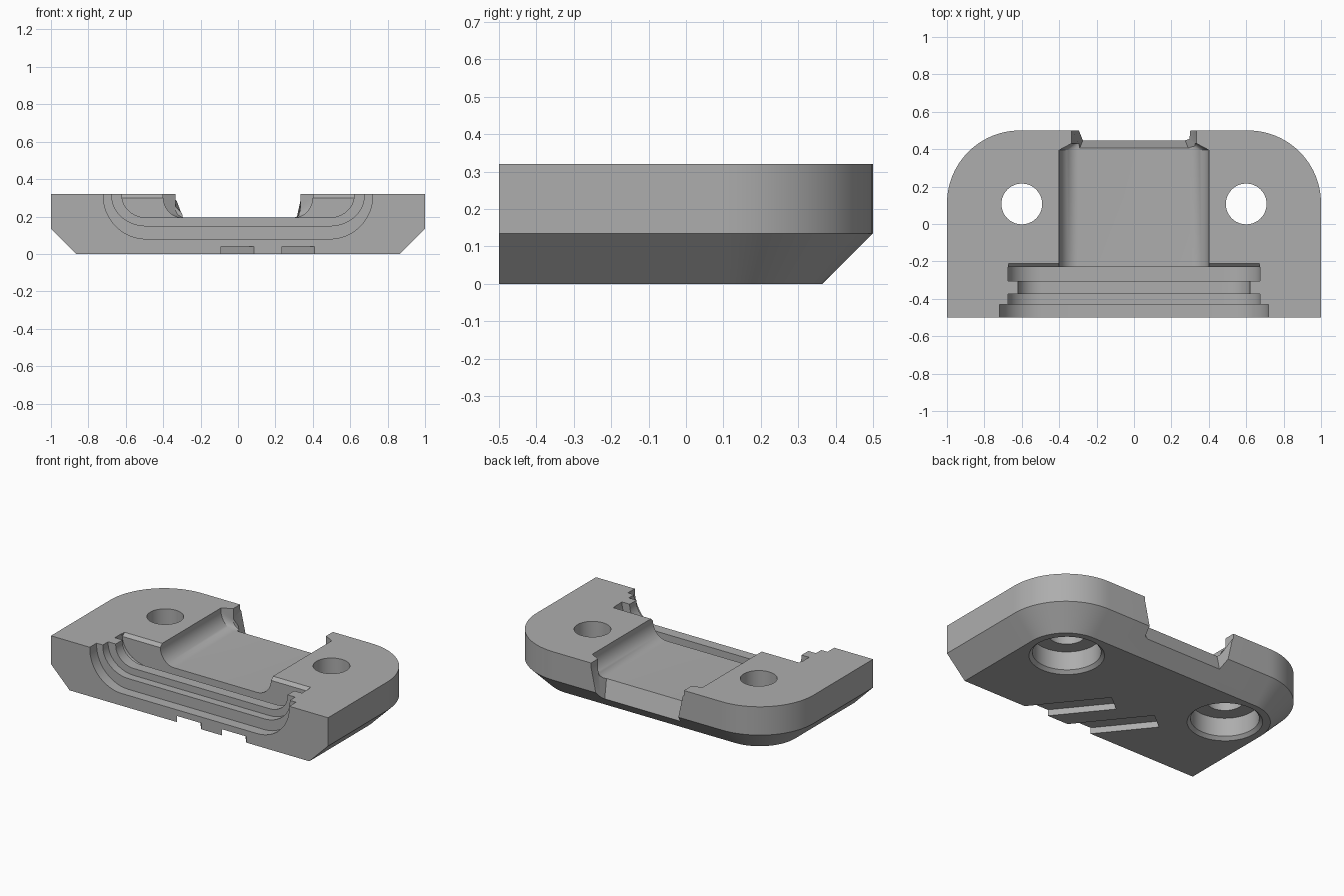
import bpy, bmesh
from math import sin, cos, pi, radians
from mathutils import Matrix, Vector

old = bpy.data.objects.get("Cube")
if old:
    bpy.data.objects.remove(old)

grey = bpy.data.materials.new("plain grey")
grey.use_nodes = True
COLOUR = (0.42, 0.42, 0.42, 1)
grey.diffuse_color = COLOUR
grey.node_tree.nodes["Principled BSDF"].inputs["Base Color"].default_value = COLOUR

TOP, CHAMFER = 0.32, 0.135
FLOOR = 0.195


def loft(name, rings):
    """Closed solid through rings that all have the same number of points."""
    bm = bmesh.new()
    loops = [[bm.verts.new(p) for p in ring] for ring in rings]
    n = len(loops[0])
    for a, b in zip(loops, loops[1:]):
        for i in range(n):
            j = (i + 1) % n
            bm.faces.new((a[i], a[j], b[j], b[i]))
    bm.faces.new(loops[0])
    bm.faces.new(loops[-1])
    bmesh.ops.recalc_face_normals(bm, faces=bm.faces)
    mesh = bpy.data.meshes.new(name)
    bm.to_mesh(mesh)
    bm.free()
    obj = bpy.data.objects.new(name, mesh)
    bpy.context.collection.objects.link(obj)
    return obj


def cut(cutter):
    """Subtract the cutter from the body, then discard it."""
    mod = body.modifiers.new(cutter.name, 'BOOLEAN')
    mod.operation, mod.solver, mod.object = 'DIFFERENCE', 'EXACT', cutter
    bpy.context.view_layer.objects.active = body
    bpy.ops.object.modifier_apply(modifier=mod.name)
    bpy.data.objects.remove(cutter)


def outline(z, inset):
    """Plan shape: square front corners, large round back corners."""
    half = [(1 - inset, -0.5)]
    for i in range(25):
        a = pi / 2 * i / 24
        r = 0.39 - inset
        half.append((0.61 + r * cos(a), 0.11 + r * sin(a)))
    return [(x, y, z) for x, y in half] + [(-x, y, z) for x, y in reversed(half)]


def trough(y, half_width, bottom, rx, rz):
    """U-shaped section open at the top, with rounded bottom corners."""
    half = [(half_width, 0.4)]
    for i in range(13):
        a = pi / 2 * i / 12
        half.append((half_width - rx + rx * cos(a), bottom + rz - rz * sin(a)))
    return [(x, y, z) for x, z in half] + [(-x, y, z) for x, z in reversed(half)]


def circle(x, y, z, r):
    return [(x + r * cos(a), y + r * sin(a), z)
            for a in (2 * pi * i / 48 for i in range(48))]


# Body block with chamfered underside
body = loft("clamp_plate", [outline(0, CHAMFER), outline(CHAMFER, 0), outline(TOP, 0)])

# Stepped seat at the front: start y, end y, half width, bottom
for y0, y1, w, b in ((-0.6, -0.43, 0.72, 0.08), (-0.44, -0.375, 0.675, 0.15),
                     (-0.385, -0.295, 0.62, FLOOR), (-0.305, -0.23, 0.675, 0.15)):
    rx, rz = w - 0.49, 0.31 - b
    cut(loft("seat_step", [trough(y0, w, b, rx, rz), trough(y1, w, b, rx, rz)]))

# Bevel on the top rim of the rear seat step
rim = [(-0.25, 0.30), (-0.23, 0.30), (-0.21, 0.32), (-0.21, 0.4), (-0.25, 0.4)]
cut(loft("rim_bevel", [[(x, y, z) for y, z in rim] for x in (-0.672, 0.672)]))

# Long channel, narrowing to a throat near the back
cut(loft("channel", [trough(-0.3, 0.4, FLOOR, 0.1, 0.11),
                     trough(0.395, 0.4, FLOOR, 0.1, 0.11),
                     trough(0.43, 0.335, FLOOR, 0.05, 0.05)]))

# Flared mouth through the back edge
def mouth(y, pts):
    return [(x, y, z) for x, z in pts] + [(-x, y, z) for x, z in reversed(pts)]

cut(loft("mouth", [mouth(0.405, [(0.335, 0.4), (0.335, 0.24), (0.29, FLOOR)]),
                   mouth(0.52, [(0.335, 0.4), (0.335, 0.3), (0.245, -0.11)])]))

for side in (-1, 1):
    # Screw hole with a counterbore from below
    x, y = side * 0.6, 0.107
    cut(loft("screw_hole", [circle(x, y, z, 0.109) for z in (-0.1, 0.5)]))
    cut(loft("counterbore", [circle(x, y, -0.02, 0.24), circle(x, y, 0.02, 0.2),
                             circle(x, y, 0.14, 0.2)]))

# Slanted slots under the front edge
lean = Vector((-0.31, 0.385, 0))
for x0 in (-0.09, 0.235):
    near = [Vector((x0, -0.5, 0)), Vector((x0 + 0.175, -0.5, 0))]
    plan = [near[0] - lean, near[1] - lean, near[1] + lean * 1.04, near[0] + lean * 0.82]
    cut(loft("slot", [[p + Vector((0, 0, z)) for p in plan] for z in (-0.1, 0.04)]))

# Finish
body.data.materials.clear()
body.data.materials.append(grey)
for f in body.data.polygons:
    f.material_index = 0
bpy.ops.object.select_all(action='DESELECT')
body.select_set(True)
bpy.context.view_layer.objects.active = body
bpy.ops.object.shade_smooth_by_angle(angle=radians(25))
